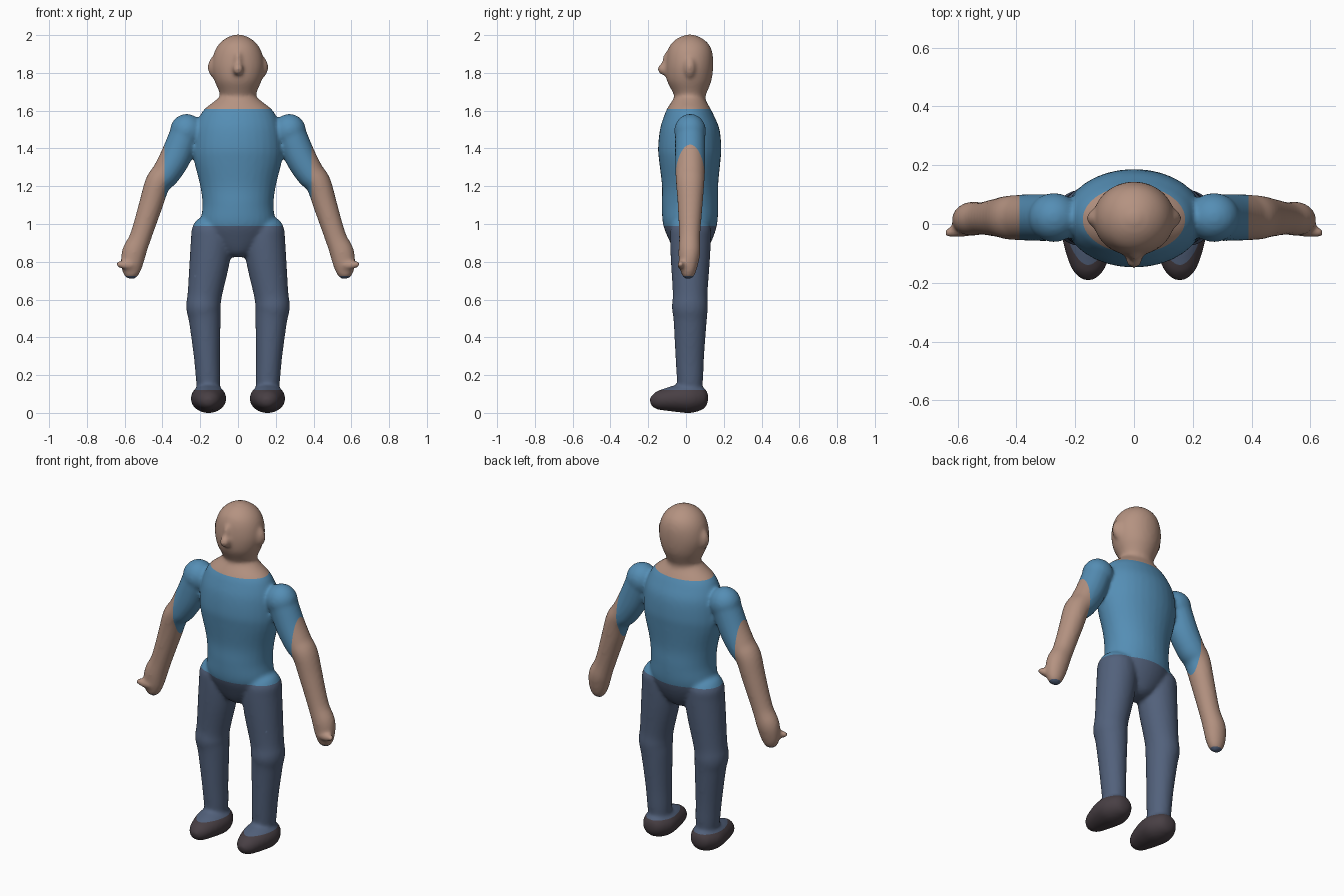
import bpy, bmesh, math
from mathutils import Vector, Matrix

cube = bpy.data.objects.get("Cube")
if cube:
    bpy.data.objects.remove(cube, do_unlink=True)

SEGMENTS = 32
STEPS = 5
MID_Y = 0.022


def material(name, rgb):
    mat = bpy.data.materials.new(name)
    mat.use_nodes = True
    mat.diffuse_color = (*rgb, 1)
    mat.node_tree.nodes["Principled BSDF"].inputs["Base Color"].default_value = (*rgb, 1)
    return mat


skin = material("skin", (0.46, 0.29, 0.22))
shirt_blue = material("shirt blue", (0.09, 0.27, 0.46))
trouser_blue = material("trouser blue", (0.085, 0.12, 0.2))
shoe_brown = material("dark shoe", (0.065, 0.05, 0.058))


def spline(a, b, c, d, t):
    return 0.5 * (2 * b + (c - a) * t + (2 * a - 5 * b + 4 * c - d) * t * t
                  + (3 * b - a - 3 * c + d) * t ** 3)


def loft(bm, stations, side=(0, 1, 0)):
    """Smooth tube through (x, y, z, radius across side, radius along side)."""
    pts = [stations[0], *stations, stations[-1]]
    path = []
    for i in range(1, len(pts) - 2):
        for k in range(STEPS):
            path.append([spline(*v, k / STEPS) for v in zip(*pts[i - 1:i + 3])])
    path.append(list(stations[-1]))
    side = Vector(side)
    rings = []
    for i, p in enumerate(path):
        ahead = Vector(path[min(i + 1, len(path) - 1)][:3])
        behind = Vector(path[max(i - 1, 0)][:3])
        across = (ahead - behind).cross(side).normalized()
        ring = []
        for s in range(SEGMENTS):
            a = math.tau * s / SEGMENTS
            ring.append(bm.verts.new(Vector(p[:3]) + across * (p[3] * math.cos(a))
                                     + side * (p[4] * math.sin(a))))
        rings.append(ring)
    for low, high in zip(rings, rings[1:]):
        for s in range(SEGMENTS):
            n = (s + 1) % SEGMENTS
            bm.faces.new((low[s], low[n], high[n], high[s]))
    bm.faces.new(rings[0])
    bm.faces.new(rings[-1])


def ellipsoid(bm, centre, radii):
    bmesh.ops.create_uvsphere(bm, u_segments=SEGMENTS, v_segments=16, radius=1,
                              matrix=Matrix.Translation(centre) @ Matrix.Diagonal((*radii, 1)))


form = bmesh.new()

# Head and neck
loft(form, [(0, y, z, rx, ry) for z, y, rx, ry in (
    (1.58, 0.015, 0.13, 0.1), (1.67, 0.02, 0.098, 0.083), (1.7, 0.02, 0.1, 0.092),
    (1.76, 0.017, 0.125, 0.118), (1.83, 0.018, 0.139, 0.126), (1.9, 0.02, 0.129, 0.121),
    (1.95, 0.02, 0.103, 0.102), (1.985, 0.02, 0.062, 0.062), (2.003, 0.02, 0.015, 0.015))])
# Nose
ellipsoid(form, (0, -0.115, 1.82), (0.029, 0.036, 0.033))
ellipsoid(form, (0, -0.1, 1.855), (0.022, 0.025, 0.06))

# Torso: z, front, back, half width
loft(form, [(0, (f + b) / 2, z, w, (b - f) / 2) for z, f, b, w in (
    (0.825, -0.02, 0.06, 0.04), (0.85, -0.055, 0.1, 0.09), (0.92, -0.092, 0.14, 0.16),
    (1.0, -0.122, 0.165, 0.195), (1.1, -0.128, 0.171, 0.188), (1.2, -0.127, 0.17, 0.2),
    (1.33, -0.142, 0.182, 0.232), (1.4, -0.148, 0.187, 0.238), (1.5, -0.138, 0.178, 0.228),
    (1.57, -0.117, 0.15, 0.203), (1.61, -0.1, 0.13, 0.176), (1.65, -0.075, 0.107, 0.125),
    (1.68, -0.055, 0.09, 0.09))])

for m in (1, -1):
    # Ear
    ellipsoid(form, (m * 0.118, 0.02, 1.83), (0.043, 0.035, 0.06))
    # Shoulder, upper arm, elbow, forearm and fist
    ellipsoid(form, (m * 0.272, MID_Y, 1.493), (0.088, 0.084, 0.09))
    loft(form, [(m * x, MID_Y - dy, z, r, ry) for x, z, r, ry, dy in (
        (0.272, 1.5, 0.08, 0.08, 0), (0.326, 1.364, 0.082, 0.08, 0),
        (0.38, 1.27, 0.076, 0.078, 0), (0.425, 1.215, 0.068, 0.075, 0),
        (0.462, 1.1, 0.063, 0.066, 0), (0.515, 0.935, 0.057, 0.056, 0.003),
        (0.55, 0.85, 0.064, 0.058, 0.004), (0.562, 0.785, 0.058, 0.05, 0.008),
        (0.566, 0.735, 0.042, 0.036, 0.01), (0.567, 0.71, 0.02, 0.018, 0.01))])
    # Thumb
    loft(form, [(m * 0.555, -0.015, 0.785, 0.026, 0.026), (m * 0.6, -0.024, 0.782, 0.022, 0.022),
                (m * 0.642, -0.03, 0.79, 0.014, 0.014)])
    # Leg: z, inner edge, outer edge, front, back
    loft(form, [(m * (i + o) / 2, (f + b) / 2, z, (o - i) / 2, (b - f) / 2)
                for z, i, o, f, b in (
        (0.08, 0.1, 0.21, -0.04, 0.08), (0.17, 0.094, 0.222, -0.048, 0.09),
        (0.3, 0.095, 0.234, -0.056, 0.096), (0.49, 0.092, 0.26, -0.066, 0.11),
        (0.56, 0.092, 0.274, -0.075, 0.116), (0.63, 0.084, 0.267, -0.07, 0.114),
        (0.8, 0.045, 0.257, -0.08, 0.126), (0.92, 0.03, 0.249, -0.084, 0.132),
        (0.98, 0.04, 0.247, -0.08, 0.13), (1.02, 0.07, 0.228, -0.055, 0.1),
        (1.04, 0.12, 0.18, -0.01, 0.05))])
    # Shoe
    loft(form, [(m * 0.156, y, z, rz, rx) for y, z, rz, rx in (
        (0.117, 0.078, 0.02, 0.025), (0.095, 0.078, 0.055, 0.06), (0.03, 0.076, 0.076, 0.092),
        (-0.04, 0.076, 0.073, 0.09), (-0.11, 0.07, 0.059, 0.073), (-0.16, 0.064, 0.045, 0.052),
        (-0.19, 0.062, 0.018, 0.022))], side=(1, 0, 0))

bmesh.ops.recalc_face_normals(form, faces=form.faces)
mesh = bpy.data.meshes.new("body_form")
form.to_mesh(mesh)
form.free()
body = bpy.data.objects.new("body_form", mesh)
bpy.context.collection.objects.link(body)

# Melt the parts into one soft figure
remesh = body.modifiers.new("Blend", "REMESH")
remesh.mode = "VOXEL"
remesh.voxel_size = 0.01
soften = body.modifiers.new("Soften", "SMOOTH")
soften.factor = 0.5
soften.iterations = 8
graph = bpy.context.evaluated_depsgraph_get()
blended = bpy.data.meshes.new_from_object(body.evaluated_get(graph))
bpy.data.objects.remove(body, do_unlink=True)

# Cut clean garment edges
COLLAR, WAIST, ANKLE, SLEEVE, FINGERTIP = 1.61, 0.99, 0.12, 0.39, 0.725
figure = bmesh.new()
figure.from_mesh(blended)
for co, no in [((0, 0, z), (0, 0, 1)) for z in (COLLAR, WAIST, ANKLE, FINGERTIP)] + \
              [((x, 0, 0), (1, 0, 0)) for x in (SLEEVE, -SLEEVE)]:
    bmesh.ops.bisect_plane(figure, geom=figure.verts[:] + figure.edges[:] + figure.faces[:],
                           plane_co=co, plane_no=no)


def region(c):
    side = "left" if c.x > 0 else "right"
    if abs(c.x) > SLEEVE:
        return side + "_forearm"
    if c.z > COLLAR:
        return "head"
    if c.z > WAIST:
        return "shirt"
    return "trousers" if c.z > ANKLE else side + "_shoe"


def make_part(name, *mats):
    bm = figure.copy()
    others = [f for f in bm.faces if region(f.calc_center_median()) != name]
    bmesh.ops.delete(bm, geom=others, context="FACES")
    for f in bm.faces:
        f.smooth = True
        f.material_index = int(len(mats) > 1 and f.calc_center_median().z < FINGERTIP)
    part = bpy.data.meshes.new(name)
    for mat in mats:
        part.materials.append(mat)
    bm.to_mesh(part)
    bm.free()
    bpy.context.collection.objects.link(bpy.data.objects.new(name, part))


make_part("head", skin)
make_part("shirt", shirt_blue)
make_part("trousers", trouser_blue)
for s in ("left", "right"):
    make_part(s + "_forearm", skin, trouser_blue)
    make_part(s + "_shoe", shoe_brown)
figure.free()
bpy.data.meshes.remove(blended)
bpy.data.meshes.remove(mesh)
